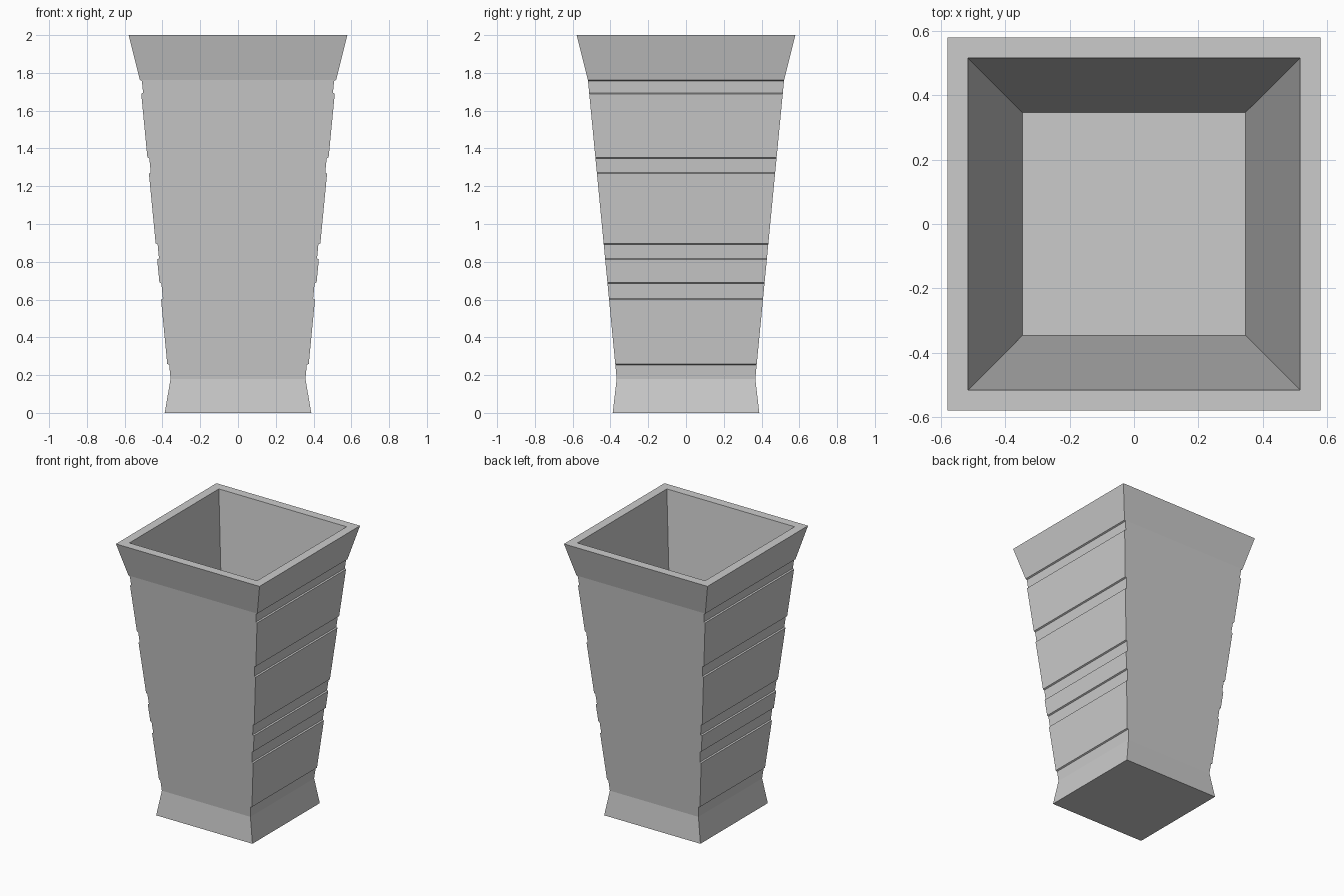
import bpy, bmesh

if "Cube" in bpy.data.objects:
    bpy.data.objects.remove(bpy.data.objects["Cube"])

def body_half(z):
    # straight taper of the main body
    return 0.367 + (z - 0.18) * (0.519 - 0.367) / 1.58

DEPTH = 0.01   # groove depth
LEDGE = 0.005  # slight slope of each groove edge

# Outer profile rings: (z, half width x, half width y)
rings = [(0, 0.388, 0.388), (0.18, body_half(0.18) - DEPTH, body_half(0.18))]

def edge(z, start_in, end_in):
    # step between the grooved and the full surface on the x sides
    for dz, inset in ((-LEDGE / 2, start_in), (LEDGE / 2, end_in)):
        h = body_half(z + dz)
        rings.append((z + dz, h - inset, h))

# Grooves on the two x sides
edge(0.257, DEPTH, 0)
for low, high in ((0.603, 0.688), (0.815, 0.895), (1.27, 1.35)):
    edge(low, 0, DEPTH)
    edge(high, DEPTH, 0)
edge(1.692, 0, DEPTH)
edge(1.76, DEPTH, 0)

# Flared rim, then the tapered hollow inside
rings += [(2.0, 0.579, 0.579), (2.0, 0.515, 0.515), (0.2, 0.345, 0.345)]

# Loft the square rings and close the underside and inner floor
bm = bmesh.new()
loops = [[bm.verts.new((sx * hx, sy * hy, z))
          for sx, sy in ((-1, -1), (1, -1), (1, 1), (-1, 1))]
         for z, hx, hy in rings]
for a, b in zip(loops, loops[1:]):
    for i in range(4):
        j = (i + 1) % 4
        bm.faces.new((a[i], a[j], b[j], b[i]))
bm.faces.new(loops[0][::-1])
bm.faces.new(loops[-1])
bmesh.ops.recalc_face_normals(bm, faces=bm.faces[:])

mesh = bpy.data.meshes.new("square_planter")
bm.to_mesh(mesh)
bm.free()
planter = bpy.data.objects.new("square_planter", mesh)
bpy.context.collection.objects.link(planter)
